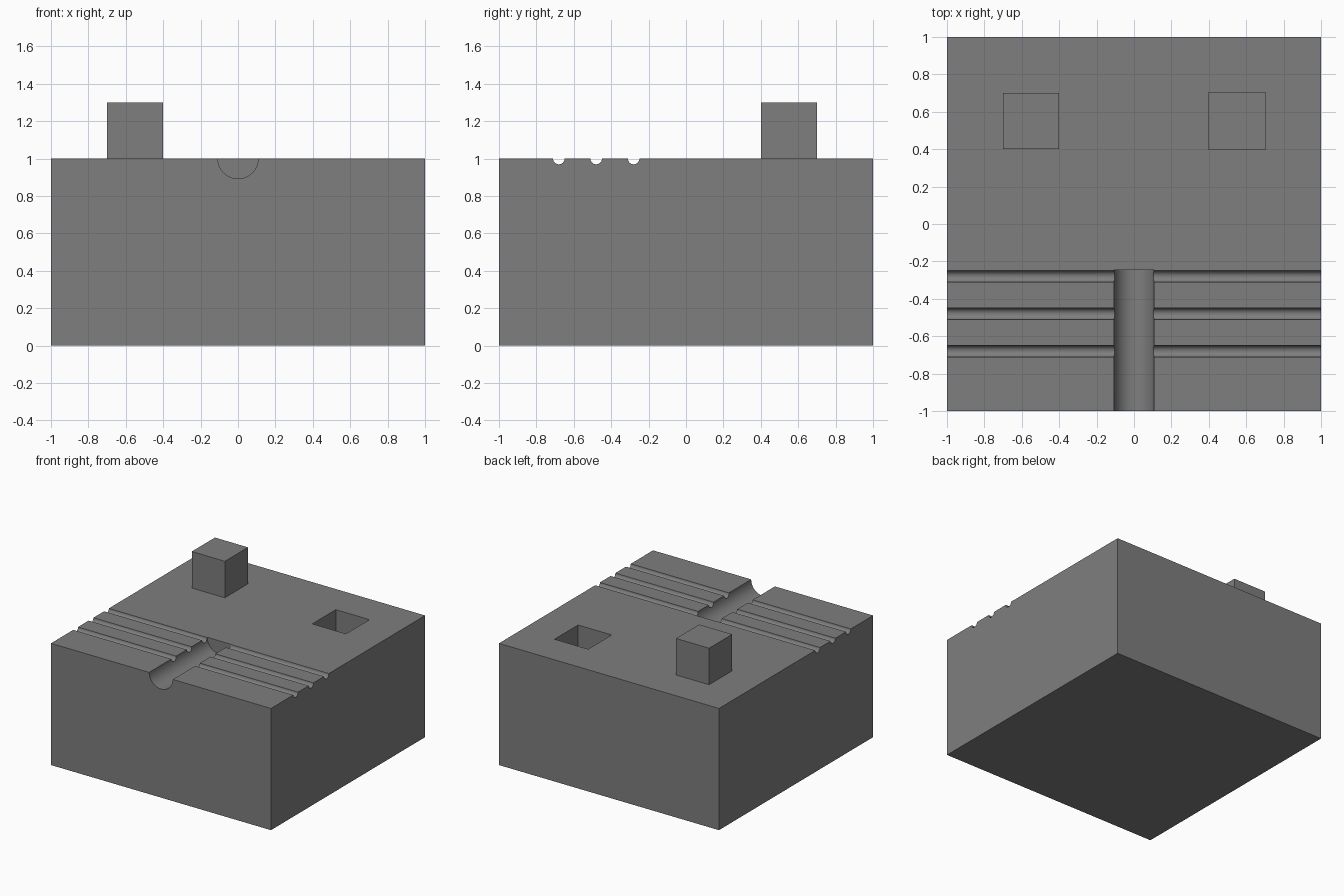
import bpy
import math

cube = bpy.data.objects.get("Cube")
if cube:
    bpy.data.objects.remove(cube, do_unlink=True)

grey = bpy.data.materials.new("mid_grey")
grey.use_nodes = True
colour = (0.21, 0.21, 0.21, 1)
grey.diffuse_color = colour
grey.node_tree.nodes["Principled BSDF"].inputs["Base Color"].default_value = colour


def box(name, low, high):
    centre = [(a + b) / 2 for a, b in zip(low, high)]
    bpy.ops.mesh.primitive_cube_add(size=1, location=centre)
    obj = bpy.context.object
    obj.name = name
    obj.scale = [b - a for a, b in zip(low, high)]
    bpy.ops.object.transform_apply(location=True, rotation=True, scale=True)
    obj.data.materials.append(grey)
    return obj


def rod(name, radius, length, centre, rotation):
    bpy.ops.mesh.primitive_cylinder_add(vertices=32, radius=radius, depth=length,
                                        location=centre, rotation=rotation)
    obj = bpy.context.object
    obj.name = name
    bpy.ops.object.transform_apply(location=True, rotation=True, scale=True)
    obj.data.materials.append(grey)
    return obj


def cut(target, cutter):
    cutter.hide_render = True
    mod = target.modifiers.new("cut", 'BOOLEAN')
    mod.operation = 'DIFFERENCE'
    mod.solver = 'EXACT'
    mod.object = cutter
    bpy.context.view_layer.objects.active = target
    bpy.ops.object.modifier_apply(modifier=mod.name)
    bpy.data.objects.remove(cutter, do_unlink=True)


# Mould block with a square alignment peg
block = box("mould_block", (-1, -1, 0), (1, 1, 1))
box("alignment_peg", (-0.7, 0.4, 1), (-0.4, 0.7, 1.3))

# Matching socket, slightly larger than the peg
cut(block, box("socket_cutter", (0.397, 0.397, 0.69), (0.703, 0.703, 1.1)))

# Half-round pouring channel, open at the front
back_end, front_end = -0.245, -1.2
cut(block, rod("channel_cutter", 0.108, back_end - front_end,
               (0, (back_end + front_end) / 2, 1), (math.pi / 2, 0, 0)))

# Three fine half-round grooves across the full width
for i in range(3):
    cut(block, rod("groove_cutter", 0.031, 2.4, (0, -0.68 + 0.2 * i, 1),
                   (0, math.pi / 2, 0)))

# Smooth the half-round surfaces while keeping the edges crisp
bpy.ops.object.select_all(action='DESELECT')
block.select_set(True)
bpy.context.view_layer.objects.active = block
bpy.ops.object.shade_smooth_by_angle(angle=math.radians(30))
